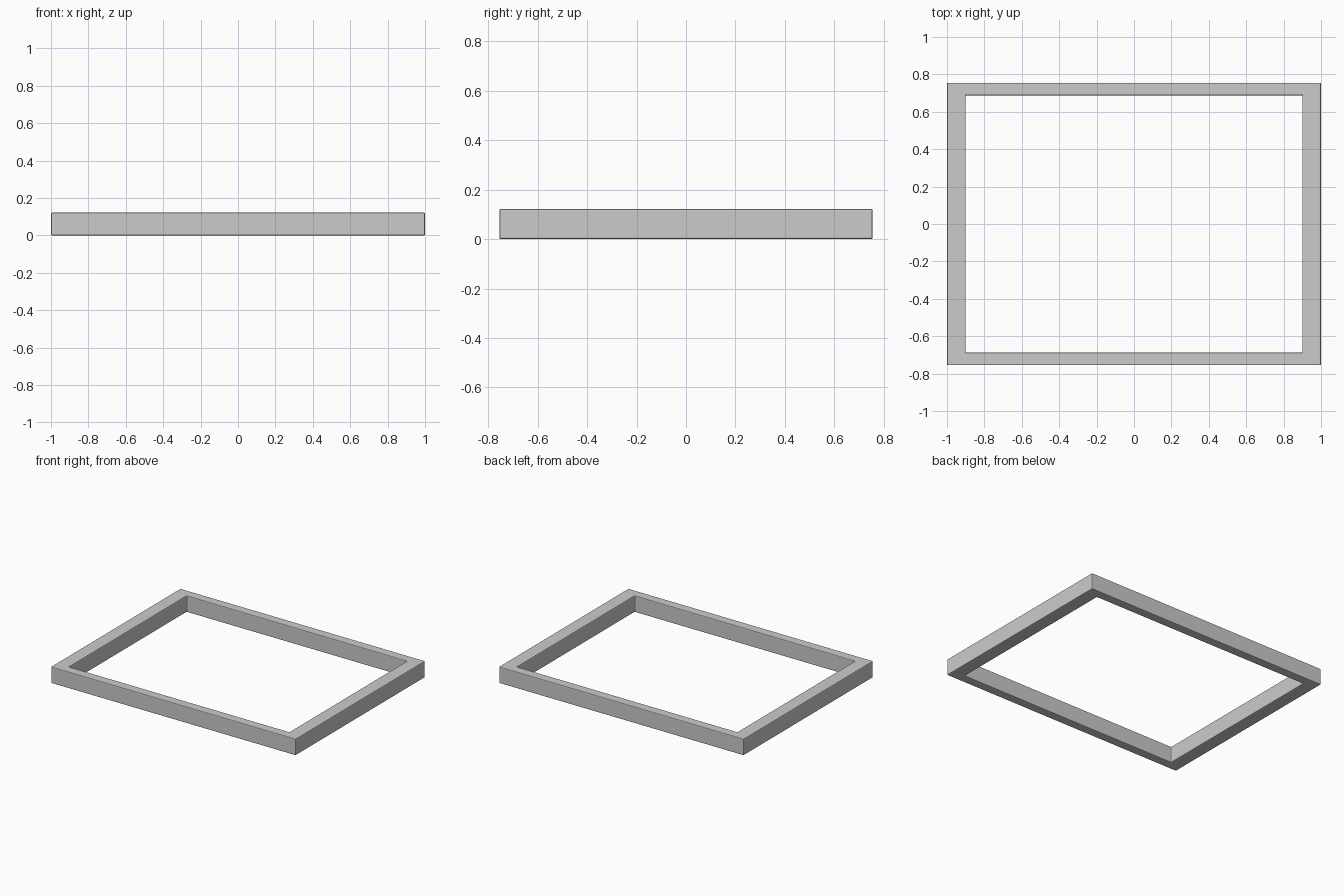
import bpy, bmesh

if "Cube" in bpy.data.objects:
    bpy.data.objects.remove(bpy.data.objects["Cube"])

HEIGHT = 0.122
OUTER = (1.0, 0.755)
INNER = (0.90, 0.687)


def rect(bm, half, z):
    return [bm.verts.new((sx * half[0], sy * half[1], z))
            for sx, sy in ((-1, -1), (1, -1), (1, 1), (-1, 1))]


# Rectangular frame: four corner cross-sections joined into a closed ring
bm = bmesh.new()
loops = [rect(bm, OUTER, 0), rect(bm, OUTER, HEIGHT),
         rect(bm, INNER, HEIGHT), rect(bm, INNER, 0)]
for k in range(4):
    a, b = loops[k], loops[(k + 1) % 4]
    for i in range(4):
        j = (i + 1) % 4
        bm.faces.new((a[i], a[j], b[j], b[i]))
bmesh.ops.recalc_face_normals(bm, faces=bm.faces)
mesh = bpy.data.meshes.new("rectangular_frame")
bm.to_mesh(mesh)
bm.free()
frame = bpy.data.objects.new("rectangular_frame", mesh)
bpy.context.collection.objects.link(frame)

# Finely eased edges
bevel = frame.modifiers.new("eased_edges", 'BEVEL')
bevel.width = 0.006
bevel.segments = 2
bevel.limit_method = 'ANGLE'
bevel.angle_limit = 0.6
